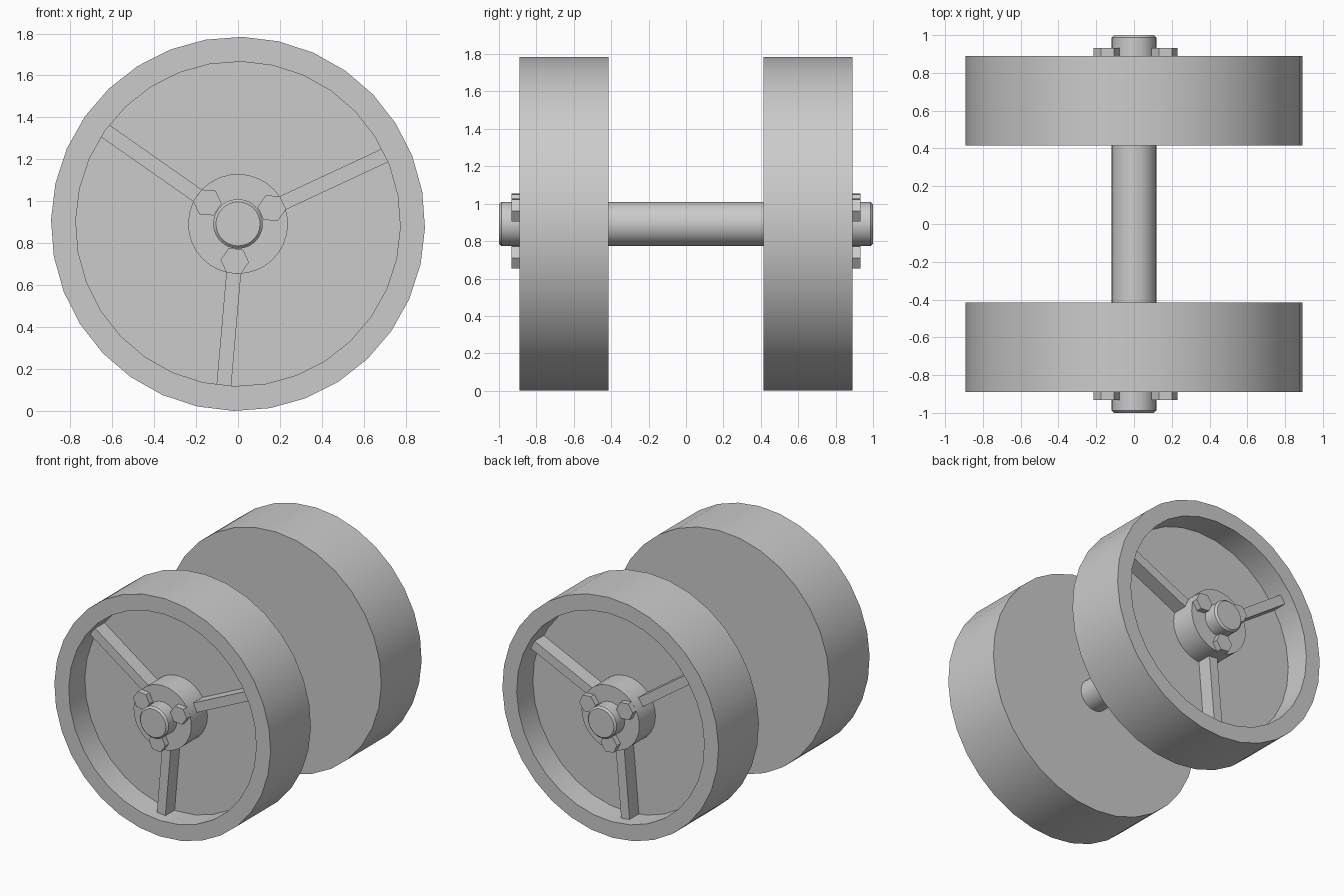
import bpy, bmesh
from math import radians, cos, sin, pi
from mathutils import Matrix, Vector

cube = bpy.data.objects.get("Cube")
if cube:
    bpy.data.objects.remove(cube, do_unlink=True)

grey = bpy.data.materials.new("plain_grey")
grey.use_nodes = True
COLOUR = (0.6, 0.6, 0.6, 1)
grey.diffuse_color = COLOUR
grey.node_tree.nodes["Principled BSDF"].inputs["Base Color"].default_value = COLOUR

R = 0.892               # wheel radius, also axle height
OUTER, INNER = 0.89, 0.415
FLOOR = 0.70            # depth position of the recessed disc
SPOKE_ANGLES = [radians(a) for a in (25, 145, 265)]


def lathe(name, profile, sides, turn=0):
    """Spin (radius, distance) points about the y axis, capping both ends."""
    bm = bmesh.new()
    rings = []
    for r, y in profile:
        angles = [radians(turn) + 2 * pi * i / sides for i in range(sides)]
        rings.append([bm.verts.new((r * cos(a), y, r * sin(a))) for a in angles])
    for a, b in zip(rings, rings[1:]):
        for i in range(sides):
            j = (i + 1) % sides
            bm.faces.new((a[i], a[j], b[j], b[i]))
    bm.faces.new(rings[0])
    bm.faces.new(rings[-1])
    return finish(name, bm, Vector((0, 0, R)))


def finish(name, bm, location):
    bmesh.ops.recalc_face_normals(bm, faces=bm.faces)
    mesh = bpy.data.meshes.new(name)
    bm.to_mesh(mesh)
    bm.free()
    mesh.materials.append(grey)
    obj = bpy.data.objects.new(name, mesh)
    obj.location = location
    bpy.context.collection.objects.link(obj)
    return obj


def smooth(obj):
    bpy.ops.object.select_all(action='DESELECT')
    obj.select_set(True)
    bpy.context.view_layer.objects.active = obj
    bpy.ops.object.shade_smooth_by_angle(angle=radians(30))


def spoke(name, angle, side):
    # Radial bar from inside the hub out to the rim
    start, end, width, front = 0.2, 0.774, 0.07, 0.81
    bm = bmesh.new()
    size = Matrix.Diagonal((end - start, front - FLOOR + 0.02, width, 1))
    middle = Matrix.Translation(((start + end) / 2, side * (front + FLOOR - 0.02) / 2, 0))
    bmesh.ops.create_cube(bm, size=1, matrix=Matrix.Rotation(-angle, 4, 'Y') @ middle @ size)
    finish(name, bm, Vector((0, 0, R)))


# Axle with chamfered ends
smooth(lathe("axle", [(0.105, -1), (0.118, -0.987), (0.118, 0.987), (0.105, 1)], 32))

for side, label in ((-1, "front"), (1, "back")):
    # Dished wheel: flat inner face, recessed outer face with a raised hub
    outline = [(R, INNER), (R, OUTER), (0.774, OUTER), (0.774, FLOOR),
               (0.238, FLOOR), (0.238, OUTER)]
    smooth(lathe(label + "_wheel", [(r, side * y) for r, y in outline], 32, 10))

    for n, angle in enumerate(SPOKE_ANGLES, 1):
        spoke(f"{label}_spoke_{n}", angle, side)
        # Hexagonal nut on the hub, in line with the spoke
        nut = lathe(f"{label}_nut_{n}", [(0.068, side * 0.88), (0.068, side * 0.932)], 6, 55)
        nut.location += Vector((0.178 * cos(angle), 0, 0.178 * sin(angle)))
